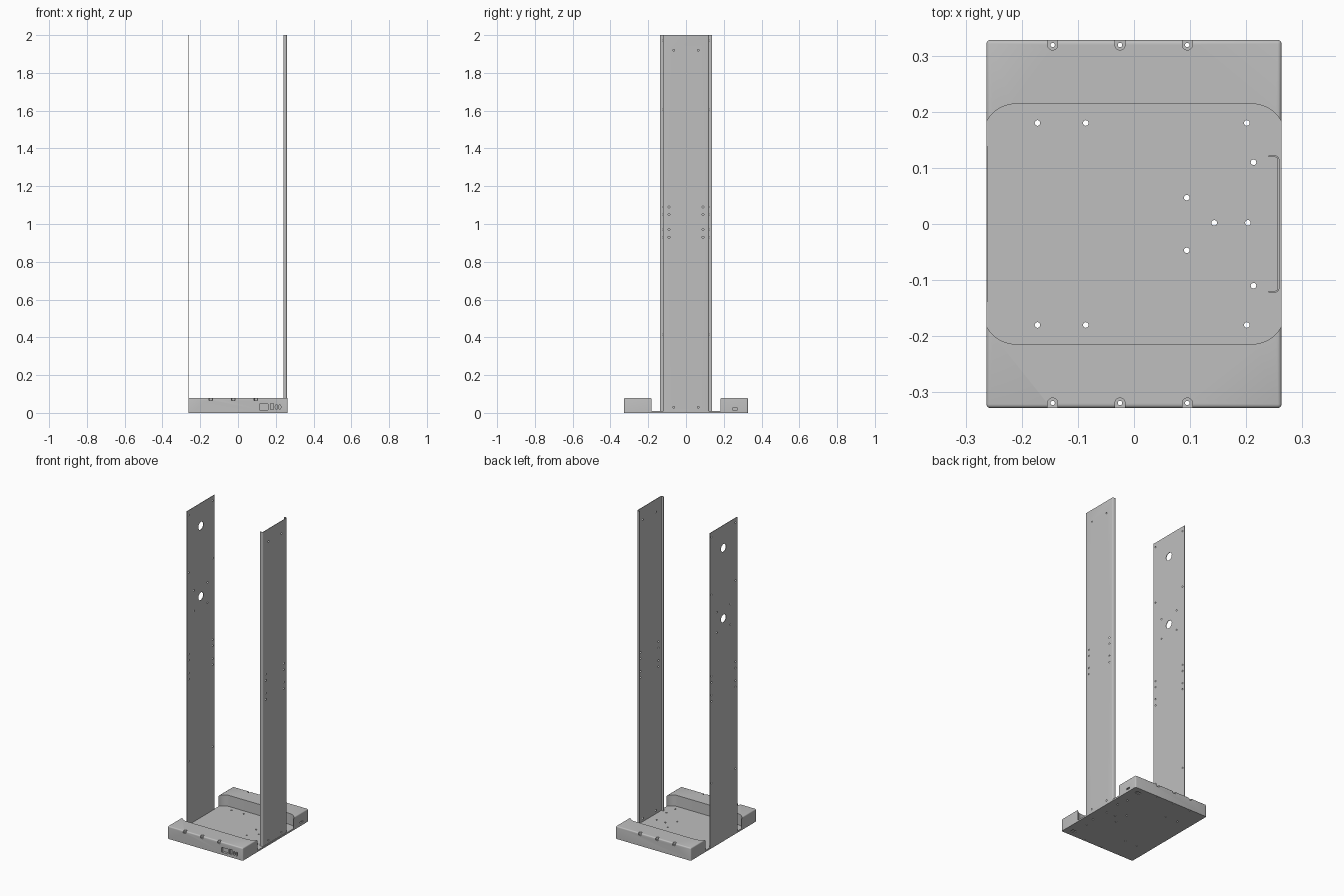
import bpy, bmesh, math
from mathutils import Matrix, Vector

if "Cube" in bpy.data.objects:
    bpy.data.objects.remove(bpy.data.objects["Cube"])

# One plain grey sheet metal colour
grey = bpy.data.materials.new("light grey")
grey.use_nodes = True
grey.diffuse_color = (0.52, 0.52, 0.52, 1)
grey.node_tree.nodes["Principled BSDF"].inputs["Base Color"].default_value = grey.diffuse_color

W, D, H, FLOOR = 0.263, 0.328, 0.08, 0.01


def make(name, bm):
    bmesh.ops.recalc_face_normals(bm, faces=bm.faces)
    mesh = bpy.data.meshes.new(name)
    bm.to_mesh(mesh)
    bm.free()
    mesh.materials.append(grey)
    obj = bpy.data.objects.new(name, mesh)
    bpy.context.collection.objects.link(obj)
    return obj


def prism(bm, pts, z0, z1):
    face = bm.faces.new([bm.verts.new((x, y, z0)) for x, y in pts])
    new = bmesh.ops.extrude_face_region(bm, geom=[face])["geom"]
    bmesh.ops.translate(bm, vec=(0, 0, z1 - z0),
                        verts=[v for v in new if isinstance(v, bmesh.types.BMVert)])


def box(bm, centre, size):
    bmesh.ops.create_cube(bm, size=1, matrix=Matrix.Translation(centre) @ Matrix.Diagonal((*size, 1)))


def cylinder(bm, centre, axis, radius, depth, stretch=1, segments=16):
    turn = Vector(axis).to_track_quat('Z', 'Y').to_matrix().to_4x4()
    bmesh.ops.create_cone(bm, cap_ends=True, segments=segments, radius1=radius, radius2=radius, depth=depth,
                          matrix=Matrix.Translation(centre) @ turn @ Matrix.Diagonal((1, stretch, 1, 1)))


def arc(cx, cy, r, a0, a1, n=8):
    angles = [math.radians(a0 + (a1 - a0) * i / n) for i in range(n + 1)]
    return [(cx + r * math.cos(a), cy + r * math.sin(a)) for a in angles]


def activate(obj):
    bpy.ops.object.select_all(action='DESELECT')
    obj.select_set(True)
    bpy.context.view_layer.objects.active = obj


def cut(obj, bm):
    cutter = make("cutter", bm)
    cutter.hide_render = True
    mod = obj.modifiers.new("cut", 'BOOLEAN')
    mod.operation, mod.solver, mod.object = 'DIFFERENCE', 'EXACT', cutter
    activate(obj)
    bpy.ops.object.modifier_apply(modifier=mod.name)
    bpy.data.objects.remove(cutter)


def finish(obj):
    activate(obj)
    bpy.ops.object.shade_smooth_by_angle(angle=math.radians(35))


# Base: block with rounded outer edges
bm = bmesh.new()
box(bm, (0, 0, H / 2), (2 * W, 2 * D, H))
rim = [e for e in bm.edges if max(v.co.z for v in e.verts) > H / 2]
bmesh.ops.bevel(bm, geom=rim, offset=0.007, segments=4, profile=0.5, affect='EDGES')
base = make("base", bm)

# Rounded pocket across the middle, open at both sides
bm = bmesh.new()
R, px, py = 0.06, 0.21, 0.214
pocket = []
for sx, sy, start in ((1, 1, 0), (-1, 1, 90), (-1, -1, 180), (1, -1, 270)):
    pocket += arc(sx * px, sy * (py - R), R, start, start + 90, 12)
prism(bm, pocket, FLOOR, H + 0.02)
cut(base, bm)

# Screw notches along the front and back edges
bm = bmesh.new()
for x in (-0.145, -0.025, 0.095):
    prism(bm, [(x + 0.009, D + 0.01)] + arc(x, D - 0.009, 0.009, 0, -180) + [(x - 0.009, D + 0.01)],
          0.065, H + 0.01)
    prism(bm, [(x - 0.009, -D - 0.01)] + arc(x, -D + 0.009, 0.009, 180, 0) + [(x + 0.009, -D - 0.01)],
          0.065, H + 0.01)
cut(base, bm)

# Through holes in notches and floor
bm = bmesh.new()
holes = [(x, D - 0.009, 0.004) for x in (-0.145, -0.025, 0.095)]
holes += [(x, 0.18, 0.005) for x in (-0.172, -0.086, 0.201)]
holes += [(0.213, 0.11, 0.005), (0.094, 0.047, 0.005)]
for x, y, r in holes:
    for s in (1, -1):
        cylinder(bm, (x, s * y, 0.04), (0, 0, 1), r, 0.2)
for x in (0.143, 0.203):
    cylinder(bm, (x, 0.002, 0.04), (0, 0, 1), 0.005, 0.2)
# Connector ports in the front, cable slot in the side, pockets underneath
box(bm, (0.137, -D, 0.031), (0.046, 0.03, 0.03))
box(bm, (0.179, -D, 0.034), (0.016, 0.03, 0.032))
for x in (0.203, 0.221):
    cylinder(bm, (x, -D, 0.031), (0, 1, 0), 0.006, 0.03, 2.2)
box(bm, (W, 0.26, 0.021), (0.02, 0.026, 0.01))
for s in (1, -1):
    box(bm, (0.21, s * 0.285, 0), (0.03, 0.022, 0.012))
cut(base, bm)
finish(base)

# Channel upright: thin U section with rounded corners, open inward
bm = bmesh.new()
X, Y, T, r = 0.259, 0.122, 0.003, 0.007
outer = [(0.24, -Y)] + arc(X - r, -Y + r, r, -90, 0, 4) + arc(X - r, Y - r, r, 0, 90, 4) + [(0.24, Y)]
inner = [(0.24, -Y + T)] + arc(X - r, -Y + r, r - T, -90, 0, 4) \
    + arc(X - r, Y - r, r - T, 0, 90, 4) + [(0.24, Y - T)]
prism(bm, outer + inner[::-1], FLOOR, 2)
channel = make("channel_upright", bm)
bm = bmesh.new()
mid_rows = (1.09, 1.05, 0.97, 0.93)
for s in (1, -1):
    for y, z in [(0.065, 1.92), (0.065, 0.03)] + [(0.09, z) for z in mid_rows]:
        cylinder(bm, (X, s * y, z), (1, 0, 0), 0.005, 0.02, segments=12)
cut(channel, bm)
finish(channel)

# Flat upright with two large holes and small mounting holes
bm = bmesh.new()
box(bm, (-W + T / 2, 0, 1 + FLOOR / 2), (T, 0.276, 2 - FLOOR))
plate = make("flat_upright", bm)
bm = bmesh.new()
for z in (1.856, 1.41):
    cylinder(bm, (-W, 0, z), (1, 0, 0), 0.025, 0.03, segments=32)
small = [(0.12, z) for z in mid_rows + (1.97, 1.605, 0.413)] + [(0.067, 1.473), (0.067, 1.344)]
for y, z in small:
    for s in (1, -1):
        cylinder(bm, (-W, s * y, z), (1, 0, 0), 0.005, 0.03, segments=12)
cut(plate, bm)
finish(plate)
